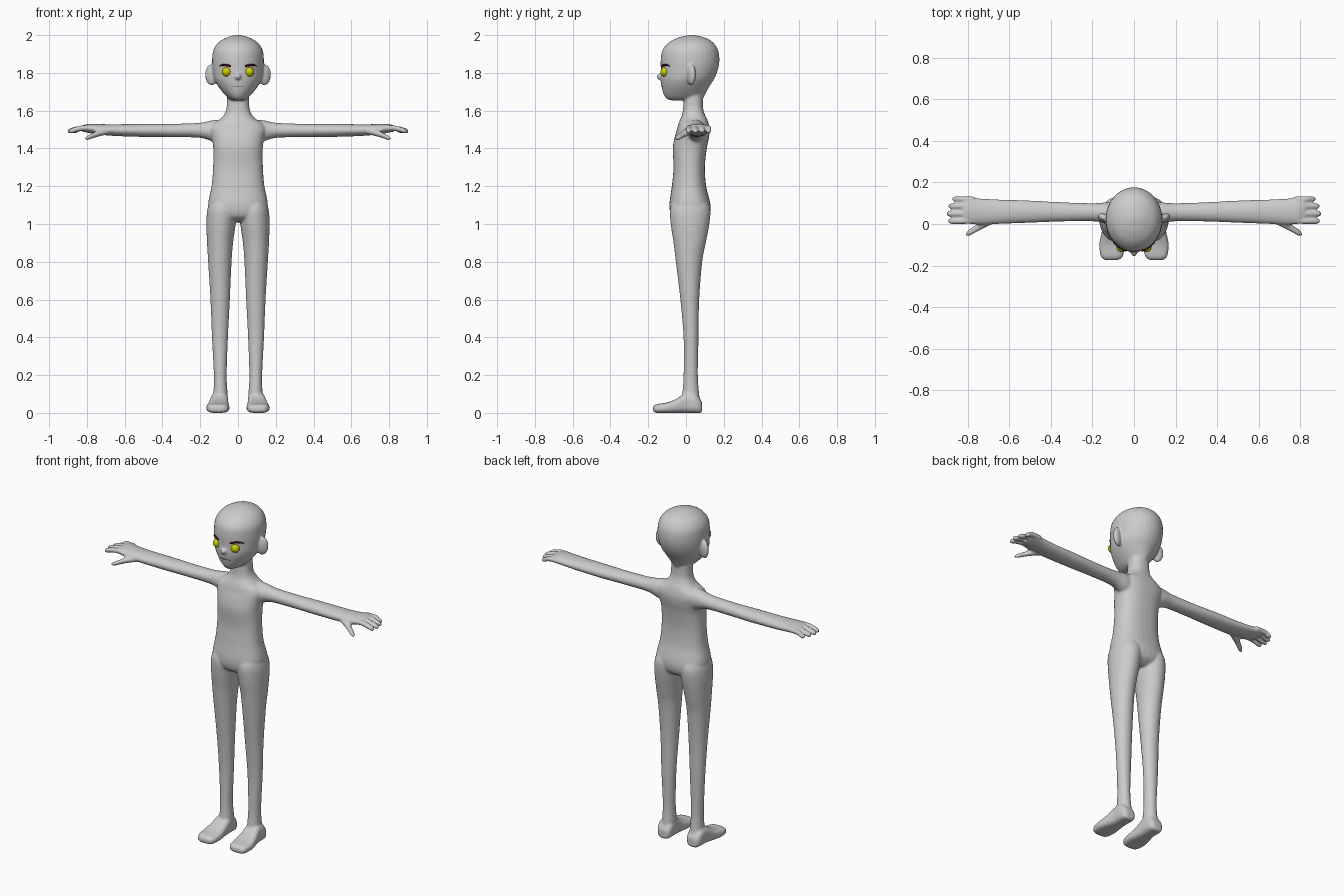
import bpy, bmesh, math
from mathutils import Matrix, Vector

cube = bpy.data.objects.get("Cube")
if cube:
    bpy.data.objects.remove(cube, do_unlink=True)

X, Y, Z = range(3)
SIDES = (1, -1)


def material(name, rgb):
    mat = bpy.data.materials.new(name)
    mat.use_nodes = True
    colour = (*rgb, 1)
    mat.diffuse_color = colour
    mat.node_tree.nodes["Principled BSDF"].inputs["Base Color"].default_value = colour
    return mat


skin = material("grey_skin", (0.6, 0.6, 0.6))
yellow = material("eye_yellow", (0.62, 0.6, 0.0))
brow_red = material("brow_dark_red", (0.05, 0.004, 0.01))
mouth_grey = material("mouth_dark_grey", (0.12, 0.12, 0.12))


def spline(rows, steps):
    """Smoothly interpolate rows of section values."""
    rows = [Vector(r) for r in rows]
    out = []
    for i in range(len(rows) - 1):
        p, q = rows[i], rows[i + 1]
        before, after = rows[max(i - 1, 0)], rows[min(i + 2, len(rows) - 1)]
        for s in range(steps):
            t = s / steps
            m, n = (q - before) / 2, (after - p) / 2
            d = q - p
            out.append(p + m * t + (d * 3 - m * 2 - n) * t**2 + (m + n - d * 2) * t**3)
    return out + [rows[-1]]


def loft(bm, axis, rows, side=1, power=2.0, steps=5, count=32):
    """Skin rounded sections (position, a_min, a_max, b_min, b_max) along an axis."""
    a_axis, b_axis = (axis + 1) % 3, (axis + 2) % 3
    rings = []
    for t, a0, a1, b0, b1 in spline(rows, steps):
        ring = []
        for k in range(count):
            ang = math.tau * k / count
            c, s = math.cos(ang), math.sin(ang)
            co = Vector((0, 0, 0))
            co[axis] = t
            co[a_axis] = (a0 + a1) / 2 + (a1 - a0) / 2 * math.copysign(abs(c) ** (2 / power), c)
            co[b_axis] = (b0 + b1) / 2 + (b1 - b0) / 2 * math.copysign(abs(s) ** (2 / power), s)
            co.x *= side
            ring.append(bm.verts.new(co))
        rings.append(ring)
    faces = [bm.faces.new(rings[0][::-1]), bm.faces.new(rings[-1])]
    for low, high in zip(rings, rings[1:]):
        for k in range(count):
            j = (k + 1) % count
            faces.append(bm.faces.new((low[k], low[j], high[j], high[k])))
    if side < 0:
        bmesh.ops.reverse_faces(bm, faces=faces)


def ellipsoid(bm, centre, radii, turn=0.0):
    matrix = (Matrix.Translation(centre) @ Matrix.Rotation(turn, 4, "Z")
              @ Matrix.Diagonal((*radii, 1)))
    bmesh.ops.create_uvsphere(bm, u_segments=32, v_segments=20, radius=1, matrix=matrix)


def finish(bm, name, mat):
    mesh = bpy.data.meshes.new(name)
    bm.to_mesh(mesh)
    bm.free()
    mesh.materials.append(mat)
    for face in mesh.polygons:
        face.use_smooth = True
    obj = bpy.data.objects.new(name, mesh)
    bpy.context.scene.collection.objects.link(obj)
    return obj


def centred(rows):
    """Expand (height, half_width, back, front) into full section rows."""
    return [(z, -w, w, y0, y1) for z, w, y0, y1 in rows]


body = bmesh.new()

# Torso, shoulders and neck
loft(body, Z, centred([
    (1.01, .05, -.03, .08), (1.04, .13, -.075, .12), (1.1, .158, -.088, .13),
    (1.2, .14, -.075, .107), (1.3, .132, -.066, .10), (1.4, .131, -.07, .11),
    (1.46, .14, -.06, .122), (1.5, .15, -.048, .125), (1.53, .135, -.04, .12),
    (1.555, .095, -.03, .112), (1.58, .073, -.02, .10), (1.62, .06, -.015, .09),
    (1.72, .058, -.01, .09)]), power=2.4)

# Head
loft(body, Z, centred([
    (1.655, .03, -.085, .07), (1.665, .05, -.105, .09), (1.69, .075, -.12, .103),
    (1.73, .106, -.13, .125), (1.77, .127, -.135, .15), (1.82, .135, -.134, .17),
    (1.87, .137, -.134, .177), (1.92, .131, -.125, .17), (1.96, .105, -.092, .145),
    (1.985, .065, -.045, .105), (1.997, .03, .0, .06), (2.0, .008, .02, .04)]))
ellipsoid(body, (0, -.139, 1.78), (.016, .017, .016))

for side in SIDES:
    # Ear
    ellipsoid(body, (side * .14, .028, 1.79), (.037, .02, .056), side * .4)

    # Leg
    loft(body, Z, [
        (.04, .055, .14, -.03, .078), (.1, .055, .131, -.02, .07),
        (.2, .06, .128, -.013, .063), (.4, .053, .138, -.013, .066),
        (.6, .043, .146, -.03, .07), (.8, .034, .158, -.054, .086),
        (.9, .026, .164, -.066, .105), (1.0, .012, .167, -.081, .124),
        (1.08, .005, .162, -.085, .128), (1.14, .02, .14, -.06, .1)], side)

    # Foot
    loft(body, Y, [
        (-.174, .008, .034, .075, .14), (-.155, .0, .046, .053, .16),
        (-.1, .0, .055, .045, .167), (-.05, .0, .075, .049, .158),
        (0, .0, .105, .052, .147), (.05, .0, .1, .052, .145),
        (.077, .0, .07, .06, .135), (.086, .01, .05, .075, .12)], side, power=3)

    # Arm and palm
    loft(body, X, [
        (.06, .0, .1, 1.42, 1.55), (.13, .003, .104, 1.435, 1.55),
        (.2, .013, .1, 1.456, 1.536), (.35, .012, .105, 1.46, 1.53),
        (.5, .006, .113, 1.461, 1.53), (.65, .0, .118, 1.466, 1.528),
        (.74, -.004, .123, 1.474, 1.529), (.79, .0, .13, 1.482, 1.53),
        (.825, .003, .13, 1.49, 1.522)], side)

    # Fingers, each bending slightly down to a round tip
    for y, tip in ((.014, .896), (.05, .903), (.086, .895), (.12, .875)):
        path = [(.77, 1.508, .013), (.83, 1.507, .0145), (tip - .02, 1.495, .0145),
                (tip - .005, 1.491, .011), (tip, 1.49, .005)]
        loft(body, X, [(x, y - r, y + r, z - r, z + r) for x, z, r in path], side)

    # Thumb
    thumb = [(.67, .025, 1.495, .02), (.73, -.002, 1.482, .022), (.77, -.027, 1.467, .018),
             (.795, -.042, 1.457, .016), (.81, -.05, 1.452, .006)]
    loft(body, X, [(x, y - r, y + r, z - r * .8, z + r * .8) for x, y, z, r in thumb], side)

bmesh.ops.recalc_face_normals(body, faces=body.faces)
body_obj = finish(body, "body", skin)

# Blend the limbs, head and torso into one skin
remesh = body_obj.modifiers.new("blend", "REMESH")
remesh.mode = "VOXEL"
remesh.voxel_size = 0.005
remesh.use_smooth_shade = True
smooth = body_obj.modifiers.new("soften", "SMOOTH")
smooth.factor = 0.5
smooth.iterations = 12

# Eyes and brows
for side, label in zip(SIDES, ("left", "right")):
    eye = bmesh.new()
    ellipsoid(eye, (side * .06, -.112, 1.805), (.025, .023, .025))
    finish(eye, label + "_eye", yellow)
    brow = bmesh.new()
    loft(brow, X, [
        (.037, -.133, -.122, 1.834, 1.838), (.045, -.131, -.12, 1.832, 1.843),
        (.07, -.119, -.107, 1.837, 1.848), (.09, -.102, -.09, 1.836, 1.844),
        (.1, -.092, -.08, 1.833, 1.836)], side, count=12)
    finish(brow, label + "_brow", brow_red)

# Mouth line
mouth = bmesh.new()
loft(mouth, X, [
    (-.035, -.1245, -.119, 1.728, 1.73), (0, -.1315, -.126, 1.727, 1.732),
    (.035, -.1245, -.119, 1.728, 1.73)], count=12)
finish(mouth, "mouth", mouth_grey)
